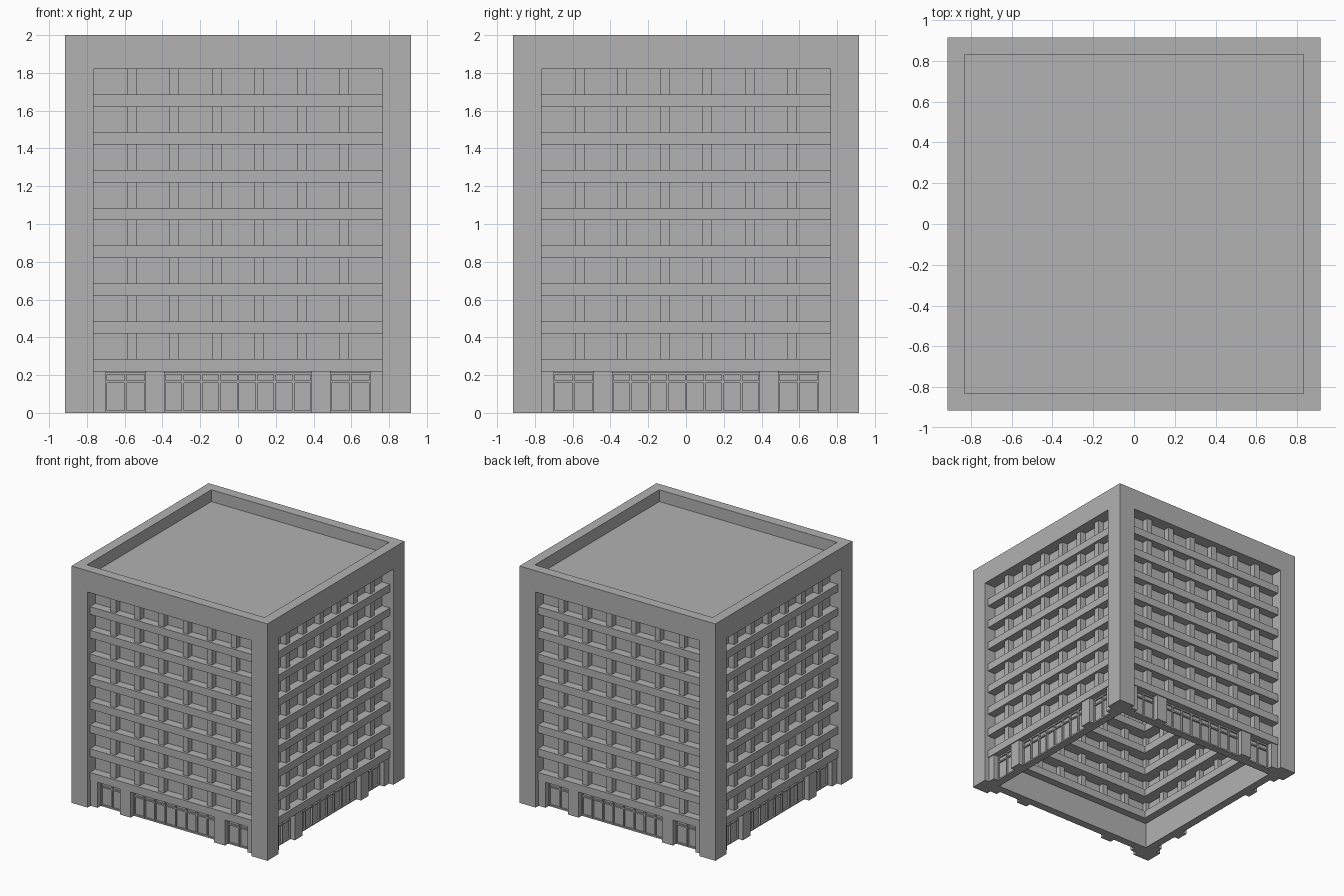
import bpy, bmesh
from math import pi
from mathutils import Matrix, Vector

old = bpy.data.objects.get("Cube")
if old:
    bpy.data.objects.remove(old, do_unlink=True)

# Single concrete grey for the whole building
grey = bpy.data.materials.new("concrete_grey")
grey.use_nodes = True
COLOUR = (0.445, 0.445, 0.445, 1)
grey.diffuse_color = COLOUR
grey.node_tree.nodes["Principled BSDF"].inputs["Base Color"].default_value = COLOUR

HALF = 0.915       # half width of the building
OPEN = 0.765       # half width of each facade opening
HEAD = 1.82        # top of the facade openings
SLAB = 0.065       # height of a floor band
FIRST, STOREY, FLOORS = 0.22, 0.2, 8
GLASS = 0.81       # distance of the window wall from the centre


def add_box(bm, x0, x1, y0, y1, z0, z1):
    lo, hi = Vector((x0, y0, z0)), Vector((x1, y1, z1))
    size = hi - lo
    bmesh.ops.create_cube(bm, size=1, matrix=Matrix.Translation((lo + hi) / 2)
                          @ Matrix.Diagonal((*size, 1)))


def make_object(name, boxes, all_sides=False):
    """Boxes are written for the front side; all_sides repeats them around z."""
    bm = bmesh.new()
    for box in boxes:
        add_box(bm, *box)
    if all_sides:
        source = bm.verts[:] + bm.edges[:] + bm.faces[:]
        for turn in range(1, 4):
            copy = bmesh.ops.duplicate(bm, geom=source)["geom"]
            verts = [v for v in copy if isinstance(v, bmesh.types.BMVert)]
            bmesh.ops.rotate(bm, verts=verts, cent=(0, 0, 0),
                             matrix=Matrix.Rotation(turn * pi / 2, 3, 'Z'))
    mesh = bpy.data.meshes.new(name)
    bm.to_mesh(mesh)
    bm.free()
    mesh.materials.append(grey)
    obj = bpy.data.objects.new(name, mesh)
    bpy.context.collection.objects.link(obj)
    return obj


def wall(x0, x1, outer, inner, z0, z1):
    """Front-side box given by its distances from the centre."""
    return (x0, x1, -outer, -inner, z0, z1)


# Outer frame: block with openings cut through both ways and a sunken roof
frame = make_object("outer_frame", [(-HALF, HALF, -HALF, HALF, 0, 2)])
cuts = {
    "opening_cutter_x": (-1, 1, -OPEN, OPEN, -0.1, HEAD),
    "opening_cutter_y": (-OPEN, OPEN, -1, 1, -0.1, HEAD),
    "roof_cutter": (-0.83, 0.83, -0.83, 0.83, 1.9, 2.1),
}
cutters = []
for name, box in cuts.items():
    cutter = make_object(name, [box])
    cutter.hide_render = True
    mod = frame.modifiers.new(name, 'BOOLEAN')
    mod.operation, mod.solver, mod.object = 'DIFFERENCE', 'EXACT', cutter
    cutters.append(cutter)
bpy.context.view_layer.objects.active = frame
for mod in list(frame.modifiers):
    bpy.ops.object.modifier_apply(modifier=mod.name)
for cutter in cutters:
    bpy.data.objects.remove(cutter, do_unlink=True)

# Floor bands
bands = []
for i in range(FLOORS):
    z = FIRST + i * STOREY
    bands.append(wall(-OPEN, OPEN, 0.883, 0.70, z, z + SLAB))
make_object("floor_bands", bands, True)

# Window wall and mullions on each storey
panes, mullions = [], []
for i in range(FLOORS):
    z0 = FIRST + i * STOREY + SLAB
    z1 = HEAD if i == FLOORS - 1 else z0 + STOREY - SLAB
    panes.append(wall(-OPEN, OPEN, GLASS, GLASS - 0.01, z0, z1))
    for k in range(6):
        x = (k - 2.5) * 0.225
        mullions.append(wall(x - 0.025, x + 0.025, 0.862, 0.76, z0, z1))
make_object("window_wall", panes, True)
make_object("mullions", mullions, True)

# Ground floor: back wall, piers and shopfront framing
make_object("ground_wall", [wall(-OPEN, OPEN, 0.82, OPEN, 0, FIRST)], True)
piers = []
for a, b in ((0.70, OPEN), (0.39, 0.49)):
    piers += [wall(a, b, 0.875, 0.81, 0, FIRST), wall(-b, -a, 0.875, 0.81, 0, FIRST)]
make_object("ground_piers", piers, True)

bars = []
BAR = 0.006
for x0, x1, count in ((-0.70, -0.49, 2), (-0.39, 0.39, 8), (0.49, 0.70, 2)):
    for k in range(count + 1):
        x = x0 + (x1 - x0) * k / count
        bars.append(wall(max(x - BAR, x0), min(x + BAR, x1), 0.835, 0.815, 0, 0.21))
    for z in (0.006, 0.165, 0.21):
        bars.append(wall(x0, x1, 0.833, 0.815, z - BAR, z + BAR))
make_object("shopfront_frames", bars, True)
